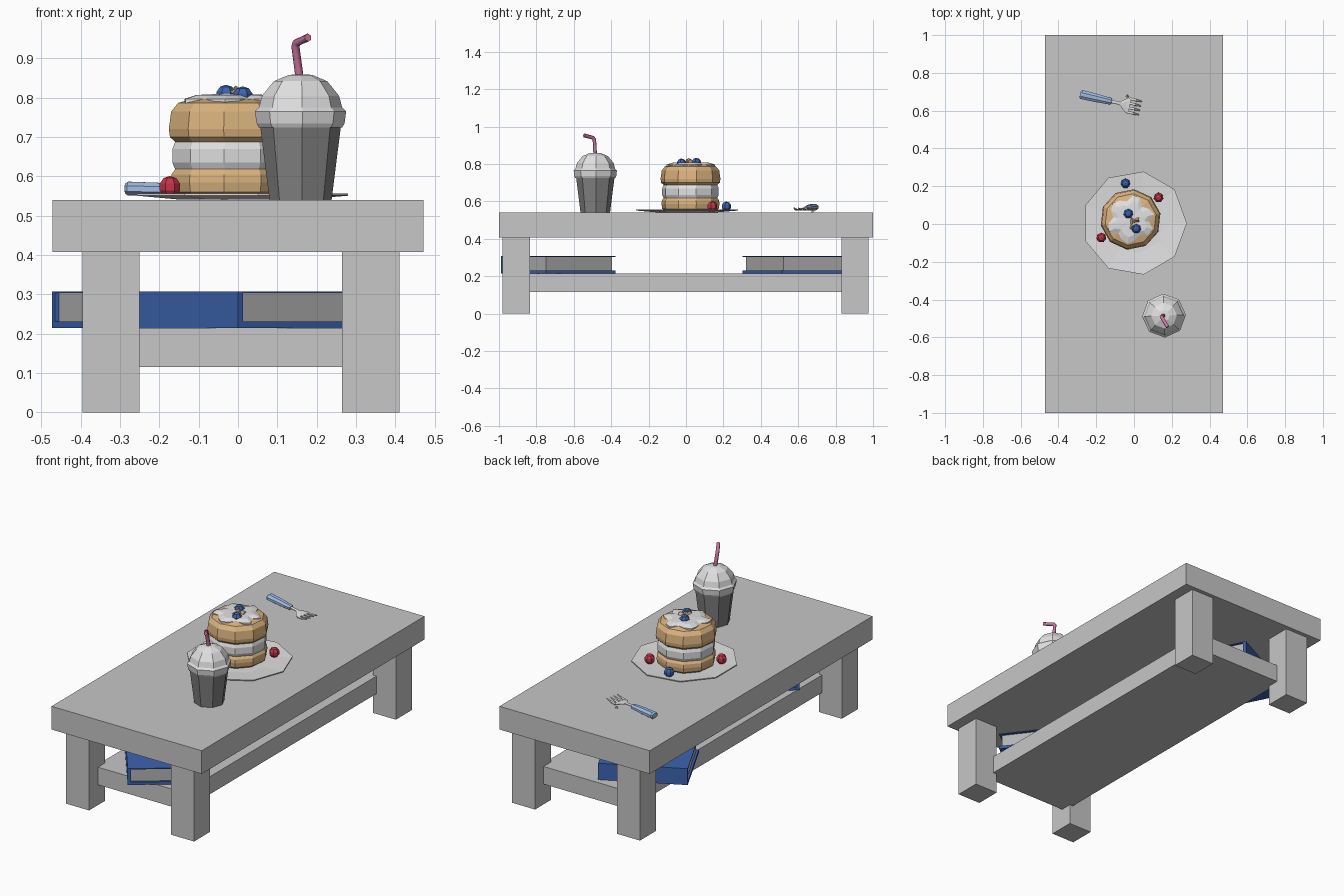
import bpy, bmesh, math
from mathutils import Vector, Matrix

if "Cube" in bpy.data.objects:
    bpy.data.objects.remove(bpy.data.objects["Cube"])


def material(name, r, g, b):
    m = bpy.data.materials.new(name)
    m.diffuse_color = (r, g, b, 1)
    m.use_nodes = True
    m.node_tree.nodes["Principled BSDF"].inputs["Base Color"].default_value = m.diffuse_color
    return m


GREY = material("table grey", .57, .57, .57)
WHITE = material("white", .75, .75, .76)
CUP = material("cup grey", .23, .23, .23)
PAGE = material("page grey", .45, .45, .45)
BLUE = material("blue", .045, .125, .43)
TAN = material("pastry tan", .70, .45, .21)
RED = material("red", .55, .035, .065)
PALE = material("pale blue", .35, .50, .77)
PINK = material("pink", .58, .17, .34)


def finish(name, bm, mat):
    bmesh.ops.remove_doubles(bm, verts=bm.verts, dist=1e-5)
    bmesh.ops.recalc_face_normals(bm, faces=bm.faces)
    mesh = bpy.data.meshes.new(name)
    bm.to_mesh(mesh)
    bm.free()
    ob = bpy.data.objects.new(name, mesh)
    bpy.context.collection.objects.link(ob)
    mesh.materials.append(mat)
    return ob


def box(name, lo, hi, mat, frame=Matrix()):
    bm = bmesh.new()
    lo, hi = Vector(lo), Vector(hi)
    size = Matrix.Diagonal((*(hi - lo), 1))
    bmesh.ops.create_cube(bm, size=1, matrix=frame @ Matrix.Translation((lo + hi) / 2) @ size)
    return finish(name, bm, mat)


def lathe(name, profile, centre, sides, mat, turn=0, ragged=None):
    """Revolve (radius, height) points; ragged scales the radius at each side."""
    bm = bmesh.new()
    rings = []
    for r, z in profile:
        ring = []
        for i in range(sides):
            a = turn + math.tau * i / sides
            k = r * (ragged[i % len(ragged)] if ragged else 1)
            ring.append(bm.verts.new((centre[0] + k * math.cos(a), centre[1] + k * math.sin(a), z)))
        rings.append(ring)
    for a, b in zip(rings, rings[1:]):
        for i in range(sides):
            j = (i + 1) % sides
            bm.faces.new((a[i], a[j], b[j], b[i]))
    return finish(name, bm, mat)


def ball(name, pos, r, mat):
    bm = bmesh.new()
    bmesh.ops.create_uvsphere(bm, u_segments=7, v_segments=5, radius=r, matrix=Matrix.Translation(pos))
    return finish(name, bm, mat)


def sweep(name, stations, mat, frame=Matrix()):
    """Skin octagonal sections: (point, half width along y, half height along z)."""
    bm = bmesh.new()
    rings = []
    for p, w, h in stations:
        rings.append([bm.verts.new(frame @ (Vector(p) + Vector((
            0, w * math.cos(math.tau * (i + .5) / 8), h * math.sin(math.tau * (i + .5) / 8)))))
            for i in range(8)])
    for a, b in zip(rings, rings[1:]):
        for i in range(8):
            bm.faces.new((a[i], a[(i + 1) % 8], b[(i + 1) % 8], b[i]))
    bm.faces.new(rings[0])
    bm.faces.new(rings[-1])
    return finish(name, bm, mat)


# Table
box("table_top", (-.472, -1, .408), (.472, 1, .54), GREY)
for x, side in ((-.395, "left"), (.265, "right")):
    for y, end in ((-.98, "front"), (.832, "back")):
        box(f"{end}_{side}_leg", (x, y, 0), (x + .145, y + .145, .41), GREY)
box("shelf", (-.27, -.90, .115), (.288, .90, .215), GREY)


# Books: local x runs along the spine, local y from spine to page edge
def book(name, corner, spine_angle):
    f = Matrix.Translation((*corner, .215)) @ Matrix.Rotation(spine_angle, 4, 'Z')
    w, d, h = .466, .40, .093
    box(name + "_bottom_cover", (0, 0, 0), (w, d, .016), BLUE, f)
    box(name + "_top_cover", (0, 0, h - .005), (w, d, h), BLUE, f)
    box(name + "_spine", (0, 0, .016), (w, .016, h - .005), BLUE, f)
    box(name + "_pages", (.012, .016, .016), (w - .012, d - .015, h - .005), PAGE, f)


book("front_book", (-.28, -.617), math.atan2(-.373, .28))
book("back_book", (-.057, .87), math.atan2(-.21, -.416))

# Plate
lathe("plate", [(0, .541), (.16, .541), (.277, .551), (.277, .556), (.16, .547), (0, .547)],
      (.003, .005), 9, WHITE)

# Filled pastry
MID = (-.018, .024)
lathe("lower_bun", [(0, .547), (.135, .547), (.152, .56), (.156, .585), (.154, .605), (.142, .622), (0, .622)],
      MID, 10, TAN, .2)
lathe("cream_filling", [(0, .615), (.143, .615), (.152, .635), (.152, .67), (.143, .692), (0, .692)],
      MID, 10, WHITE, .2)
lathe("upper_bun", [(0, .683), (.14, .683), (.158, .70), (.161, .72), (.155, .765), (.137, .787), (.10, .797), (0, .80)],
      MID, 10, TAN, .2)
lathe("icing", [(0, .79), (.115, .785), (.115, .797), (.085, .807), (0, .811)],
      MID, 20, WHITE, .2, (1.12, .98, .8, 1.05, 1.15, .85, 1.0))

# Berries
for i, p in enumerate([(-.03, .055, .806), (.012, -.025, .802), (-.045, .215, .572)]):
    ball(f"blue_berry_{i + 1}", p, .027, BLUE)
for i, p in enumerate([(.13, .14, .573), (-.173, -.072, .573)]):
    ball(f"red_berry_{i + 1}", p, .028, RED)

# Crumbs on the icing and beside the fork
for i, (x, y, z, r, a) in enumerate([(-.005, .012, .818, .024, .4), (.02, .022, .815, .02, 1.7),
                                     (-.01, -.01, .812, .018, 2.6), (-.035, .675, .546, .011, 0)]):
    bm = bmesh.new()
    bmesh.ops.create_cone(bm, cap_ends=True, segments=3, radius1=r, radius2=r * .4, depth=r * .8,
                          matrix=Matrix.Translation((x, y, z)) @ Matrix.Rotation(a, 4, 'Z') @ Matrix.Rotation(.5, 4, 'X'))
    finish(f"crumb_{i + 1}", bm, TAN)

# Cup, lid and straw
SPOT = (.159, -.485)
lathe("cup", [(0, .54), (.079, .54), (.103, .73), (0, .73)], SPOT, 8, CUP, .04)
lathe("domed_lid", [(0, .724), (.106, .724), (.112, .735), (.116, .765), (.106, .775), (.098, .805),
                    (.068, .842), (.03, .858), (0, .86)], SPOT, 8, WHITE, .04)
curve = bpy.data.curves.new("straw", 'CURVE')
curve.dimensions = '3D'
curve.bevel_depth = .0105
curve.bevel_resolution = 1
curve.use_fill_caps = True
spline = curve.splines.new('POLY')
path = [(.158, -.485, .84), (.146, -.49, .93), (.149, -.497, .94), (.178, -.545, .953)]
spline.points.add(len(path) - 1)
for pt, co in zip(spline.points, path):
    pt.co = (*co, 1)
straw = bpy.data.objects.new("straw", curve)
bpy.context.collection.objects.link(straw)
curve.materials.append(PINK)

# Fork: local x runs from handle end to tips
F = Matrix.Translation((-.285, .687, 0)) @ Matrix.Rotation(math.radians(-13), 4, 'Z')
sweep("fork_handle", [((0, 0, .569), .019, .014), ((.008, 0, .569), .026, .019), ((.09, 0, .567), .024, .018),
                      ((.165, 0, .565), .019, .014), ((.172, 0, .565), .012, .009)], PALE, F)
sweep("fork_neck", [((.165, 0, .565), .009, .006), ((.215, 0, .564), .009, .005), ((.238, 0, .56), .03, .005),
                    ((.252, 0, .557), .043, .005), ((.27, 0, .555), .045, .005)], WHITE, F)
for i in range(4):
    y = -.036 + .024 * i
    sweep(f"fork_tine_{i + 1}", [((.262, y, .555), .0075, .005), ((.295, y, .557), .007, .005),
                                 ((.328, y, .565), .003, .003)], WHITE, F)
